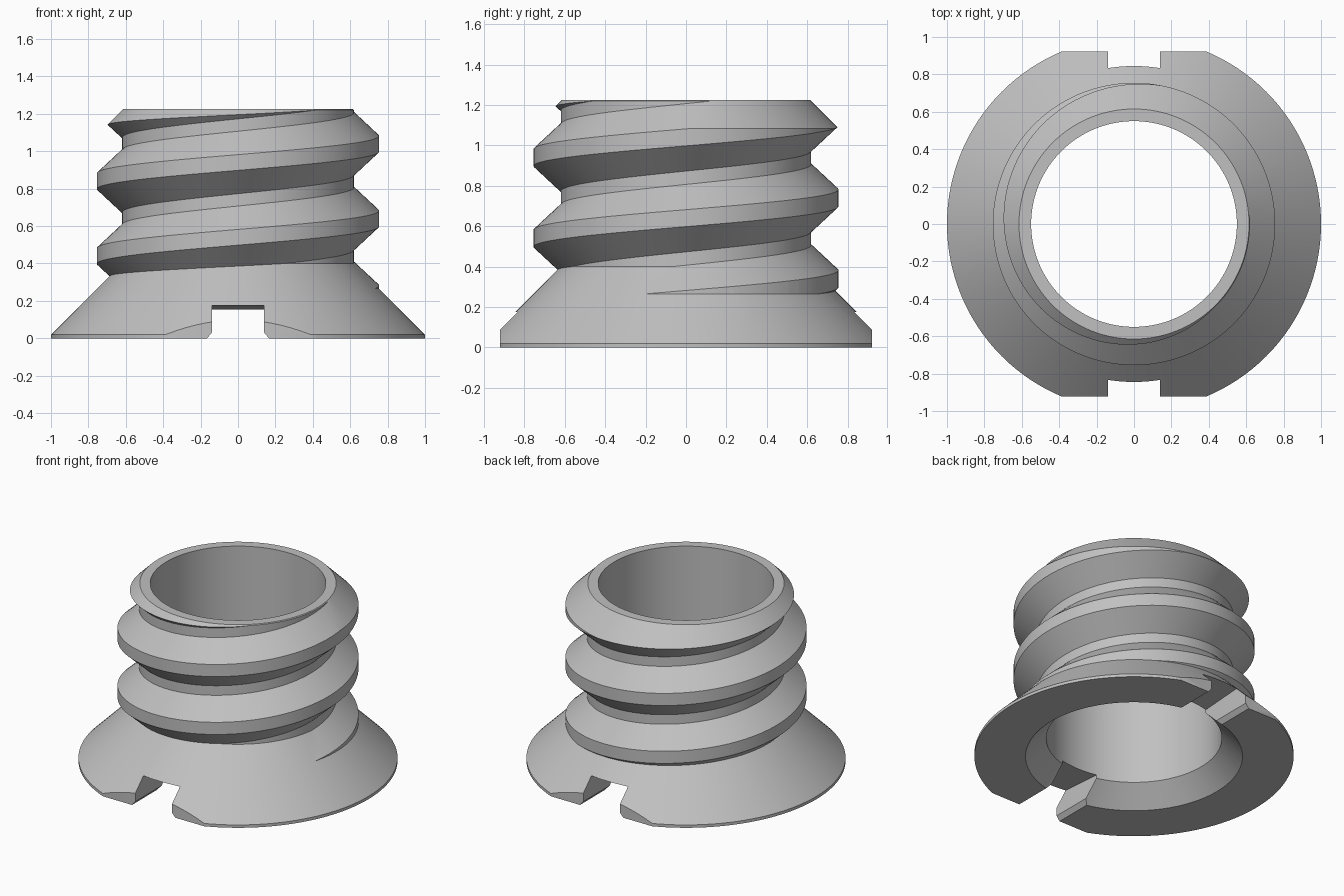
import bpy, bmesh, math

SEG = 128
PITCH = 0.40

cube = bpy.data.objects.get("Cube")
if cube:
    bpy.data.objects.remove(cube)

grey = bpy.data.materials.new("light_grey")
grey.use_nodes = True
colour = (0.53, 0.53, 0.53, 1)
grey.diffuse_color = colour
grey.node_tree.nodes["Principled BSDF"].inputs["Base Color"].default_value = colour


def skin(name, rings, closed):
    """Join rings of points with quads; cap the ends unless closed."""
    bm = bmesh.new()
    loops = [[bm.verts.new(p) for p in ring] for ring in rings]
    for a, b in zip(loops, loops[1:]):
        n = len(a)
        for i in range(n):
            j = (i + 1) % n
            bm.faces.new((a[i], a[j], b[j], b[i]))
    if closed:
        bm.faces.new(loops[0][::-1])
        bm.faces.new(loops[-1])
    bmesh.ops.recalc_face_normals(bm, faces=bm.faces)
    mesh = bpy.data.meshes.new(name)
    bm.to_mesh(mesh)
    bm.free()
    mesh.materials.append(grey)
    obj = bpy.data.objects.new(name, mesh)
    bpy.context.collection.objects.link(obj)
    return obj


def polar(r, angle, z):
    return (r * math.cos(angle), r * math.sin(angle), z)


def lathe(name, profile):
    step = 2 * math.pi / SEG
    return skin(name, [[polar(r, i * step, z) for i in range(SEG)]
                       for r, z in profile], True)


def combine(target, tool, operation):
    mod = target.modifiers.new(operation.lower(), "BOOLEAN")
    mod.operation = operation
    mod.solver = "EXACT"
    mod.object = tool
    bpy.context.view_layer.objects.active = target
    bpy.ops.object.modifier_apply(modifier=mod.name)
    bpy.data.objects.remove(tool)


# Flared foot and core of the sleeve
sleeve = lathe("threaded_sleeve", [(1, 0), (1, 0.02), (0.62, 0.40), (0.62, 1.4)])

# Single right-hand thread, beginning hidden inside the flare
section = [(0.59, -0.167), (0.62, -0.167), (0.755, -0.042),
           (0.755, 0.042), (0.62, 0.167), (0.59, 0.167)]
rings = []
for i in range(-SEG // 8, SEG * 3 + 1):
    turn = i / SEG
    lift = 0.24 + PITCH * turn
    rings.append([polar(r, turn * 2 * math.pi, z + lift) for r, z in section])
combine(sleeve, skin("thread", rings, True), "UNION")

# Flat top with a chamfer that trims the end of the thread
combine(sleeve, lathe("top_trim", [(1.2, -0.1), (1.2, 0.64), (0.615, 1.225)]),
        "INTERSECT")

# Bore with a countersunk lower mouth
combine(sleeve, lathe("bore", [(0.73, -0.05), (0.55, 0.13), (0.55, 1.5)]),
        "DIFFERENCE")


# Flats and chamfered driver slots at the front and back
def slot_ring(y):
    top = 0.155 + 0.07 * (abs(y) - 0.55)
    half = [(0.19, -0.03), (0.14, 0.03), (0.14, top)]
    return [(x, y, z) for x, z in half] + [(-x, y, z) for x, z in half[::-1]]


for side in (-1, 1):
    flat = [[(x, side * y, z) for x, z in ((-1, -1), (1, -1), (1, 1), (-1, 1))]
            for y in (0.922, 1.3)]
    combine(sleeve, skin("flat", flat, True), "DIFFERENCE")
    slot = [slot_ring(side * y) for y in (0.3, 1.2)]
    combine(sleeve, skin("slot", slot, True), "DIFFERENCE")

# Smooth round surfaces, sharp edges
bpy.ops.object.select_all(action="DESELECT")
sleeve.select_set(True)
bpy.context.view_layer.objects.active = sleeve
bpy.ops.object.shade_smooth_by_angle(angle=math.radians(25))
